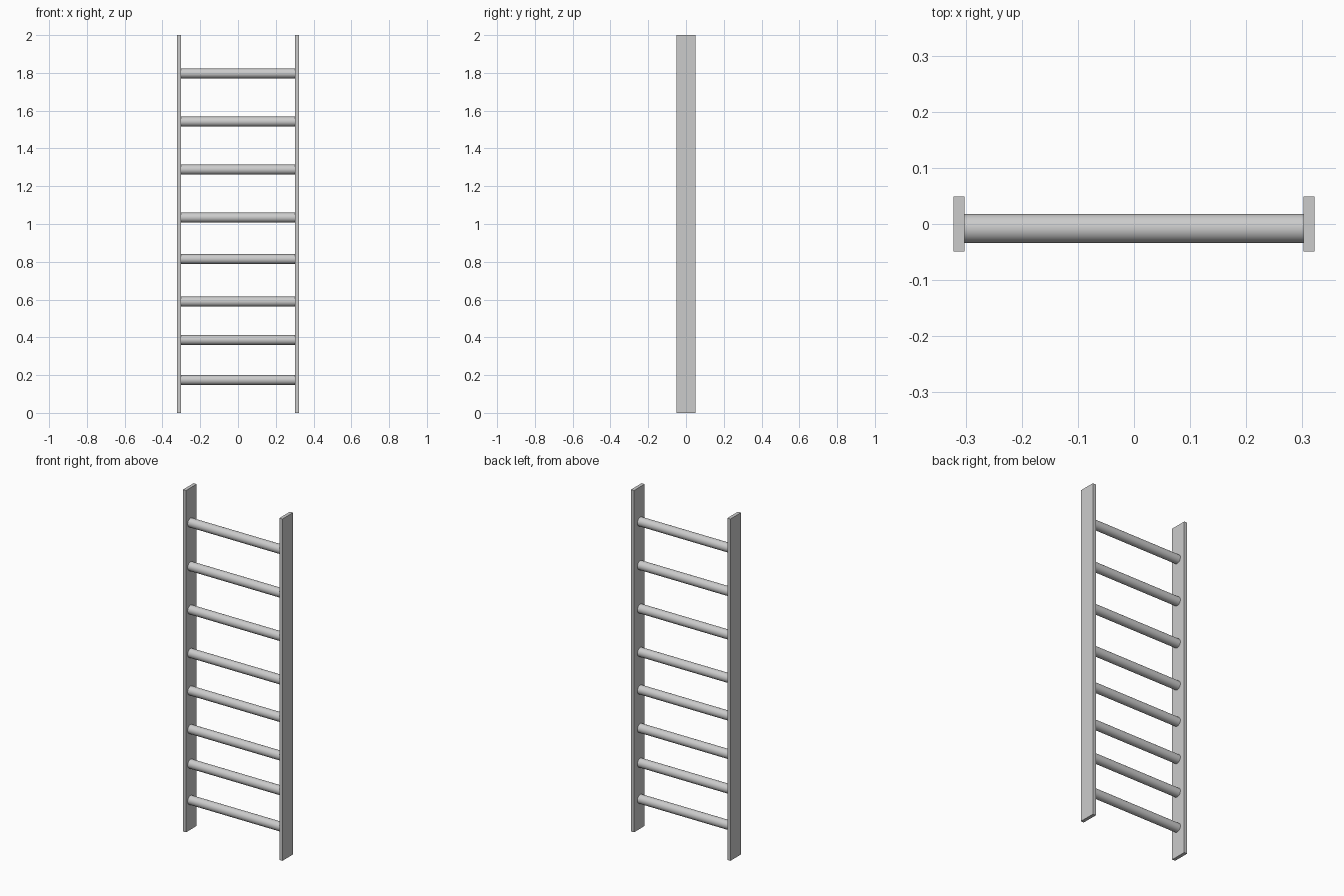
import bpy
import math

if "Cube" in bpy.data.objects:
    bpy.data.objects.remove(bpy.data.objects["Cube"])

RAIL_X, RAIL_T, RAIL_D, HEIGHT = 0.312, 0.02, 0.098, 2.0
RUNG_R, RUNG_Y = 0.026, -0.008
RUNG_HEIGHTS = (0.174, 0.386, 0.589, 0.814, 1.034, 1.288, 1.542, 1.797)


def add_rail(name, x):
    bpy.ops.mesh.primitive_cube_add(size=1, location=(x, 0, HEIGHT / 2))
    rail = bpy.context.object
    rail.name = name
    rail.scale = (RAIL_T, RAIL_D, HEIGHT)
    bpy.ops.object.transform_apply(location=False, rotation=False, scale=True)


def add_rung(name, z):
    # Rungs pass through the rails, stopping just under the outer faces
    bpy.ops.mesh.primitive_cylinder_add(
        vertices=32, radius=RUNG_R, depth=2 * RAIL_X + RAIL_T - 0.001,
        location=(0, RUNG_Y, z), rotation=(0, math.pi / 2, 0))
    rung = bpy.context.object
    rung.name = name
    bpy.ops.object.shade_smooth_by_angle(angle=math.radians(30))


# Side rails
add_rail("left_rail", -RAIL_X)
add_rail("right_rail", RAIL_X)

# Round rungs
for i, z in enumerate(RUNG_HEIGHTS, 1):
    add_rung(f"rung_{i}", z)
